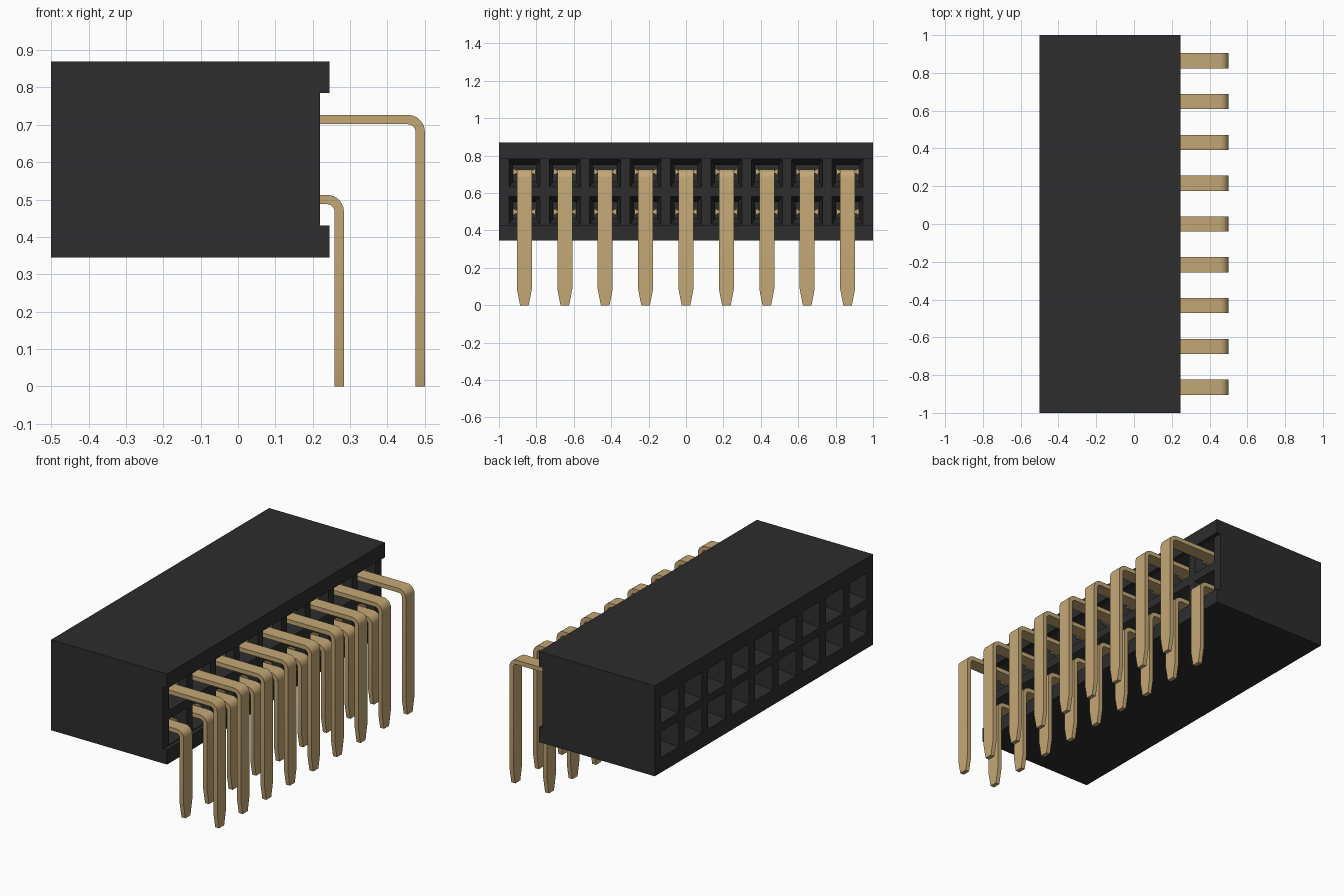
import bpy, bmesh, math
from mathutils import Vector

cube = bpy.data.objects.get("Cube")
if cube:
    bpy.data.objects.remove(cube, do_unlink=True)


def material(name, rgb):
    m = bpy.data.materials.new(name)
    m.use_nodes = True
    m.diffuse_color = (*rgb, 1)
    bsdf = m.node_tree.nodes["Principled BSDF"]
    bsdf.inputs["Base Color"].default_value = (*rgb, 1)
    bsdf.inputs["Roughness"].default_value = 0.6
    return m


BLACK = material("black plastic", (0.026, 0.026, 0.026))
GOLD = material("gold metal", (0.55, 0.39, 0.18))

PITCH = 0.216
COLUMNS = [(i - 4) * PITCH for i in range(9)]
LOWER, UPPER = 0.5, 0.714
THICK = 0.0125


def loft(bm, rings):
    """Skin a run of equal rings and cap both ends."""
    rows = [[bm.verts.new(p) for p in ring] for ring in rings]
    n = len(rows[0])
    for a, b in zip(rows, rows[1:]):
        for i in range(n):
            j = (i + 1) % n
            bm.faces.new((a[i], a[j], b[j], b[i]))
    bm.faces.new(rows[0][::-1])
    bm.faces.new(rows[-1])


def finish(bm, name, mat):
    bmesh.ops.recalc_face_normals(bm, faces=bm.faces)
    mesh = bpy.data.meshes.new(name)
    bm.to_mesh(mesh)
    bm.free()
    mesh.materials.append(mat)
    obj = bpy.data.objects.new(name, mesh)
    bpy.context.collection.objects.link(obj)
    return obj


def tunnel(bm, y, z, sections):
    """Square funnel along x from (x, half width, half height) sections."""
    corners = ((-1, -1), (1, -1), (1, 1), (-1, 1))
    loft(bm, [[(x, y + a * w, z + b * h) for a, b in corners] for x, w, h in sections])


# Housing with a long recess on the pin side
profile = [(-0.5, 0.345), (0.245, 0.345), (0.245, 0.43), (0.22, 0.43),
           (0.22, 0.785), (0.245, 0.785), (0.245, 0.87), (-0.5, 0.87)]
bm = bmesh.new()
loft(bm, [[(x, y, z) for x, z in profile] for y in (-1, 1)])
housing = finish(bm, "housing", BLACK)

# Tapered pockets on both long faces
bm = bmesh.new()
for y in COLUMNS:
    for z in (LOWER + 0.008, UPPER - 0.008):
        tunnel(bm, y, z, [(0.23, 0.083, 0.074), (0.22, 0.083, 0.074),
                          (0.14, 0.062, 0.045), (0.08, 0.062, 0.045)])
        tunnel(bm, y, z, [(-0.52, 0.08, 0.076), (-0.5, 0.08, 0.076),
                          (-0.42, 0.055, 0.052), (-0.1, 0.055, 0.052)])
cutter = finish(bm, "pocket_cutter", BLACK)
cutter.hide_render = True
cut = housing.modifiers.new("pockets", "BOOLEAN")
cut.operation = "DIFFERENCE"
cut.solver = "EXACT"
cut.object = cutter
bpy.context.view_layer.objects.active = housing
housing.select_set(True)
bpy.ops.object.modifier_apply(modifier=cut.name)
bpy.data.objects.remove(cutter, do_unlink=True)
housing.select_set(False)


def make_pin(name, y, z, x_leg):
    """Flat pin: straight run, rounded bend, leg and narrowed tip."""
    radius, width = 0.033, 0.04
    stations = [(Vector((0.06, 0, z)), 0.0, width)]
    for k in range(7):
        t = math.radians(15 * k)
        p = Vector((x_leg - radius + radius * math.sin(t), 0, z - radius + radius * math.cos(t)))
        stations.append((p, t, width))
    down = math.pi / 2
    stations += [(Vector((x_leg, 0, 0.087)), down, width), (Vector((x_leg, 0, 0)), down, 0.023)]
    rings = []
    for p, t, w in stations:
        n = Vector((math.sin(t), 0, math.cos(t))) * THICK
        rings.append([p + n * s + Vector((0, y + d * w, 0))
                      for s, d in ((-1, -1), (-1, 1), (1, 1), (1, -1))])
    bm = bmesh.new()
    loft(bm, rings)
    # Retaining barbs with small end flanges
    tunnel(bm, y, z, [(0.1, 0.056, 0.009), (0.18, 0.056, 0.009)])
    for side in (-1, 1):
        tunnel(bm, y + side * 0.054, z, [(0.1, 0.006, 0.014), (0.18, 0.006, 0.014)])
    pin = finish(bm, name, GOLD)
    bpy.ops.object.select_all(action="DESELECT")
    pin.select_set(True)
    bpy.context.view_layer.objects.active = pin
    bpy.ops.object.shade_smooth_by_angle(angle=math.radians(30))


for i, y in enumerate(COLUMNS, 1):
    make_pin(f"lower_pin_{i}", y, LOWER, 0.271)
    make_pin(f"upper_pin_{i}", y, UPPER, 0.4875)
